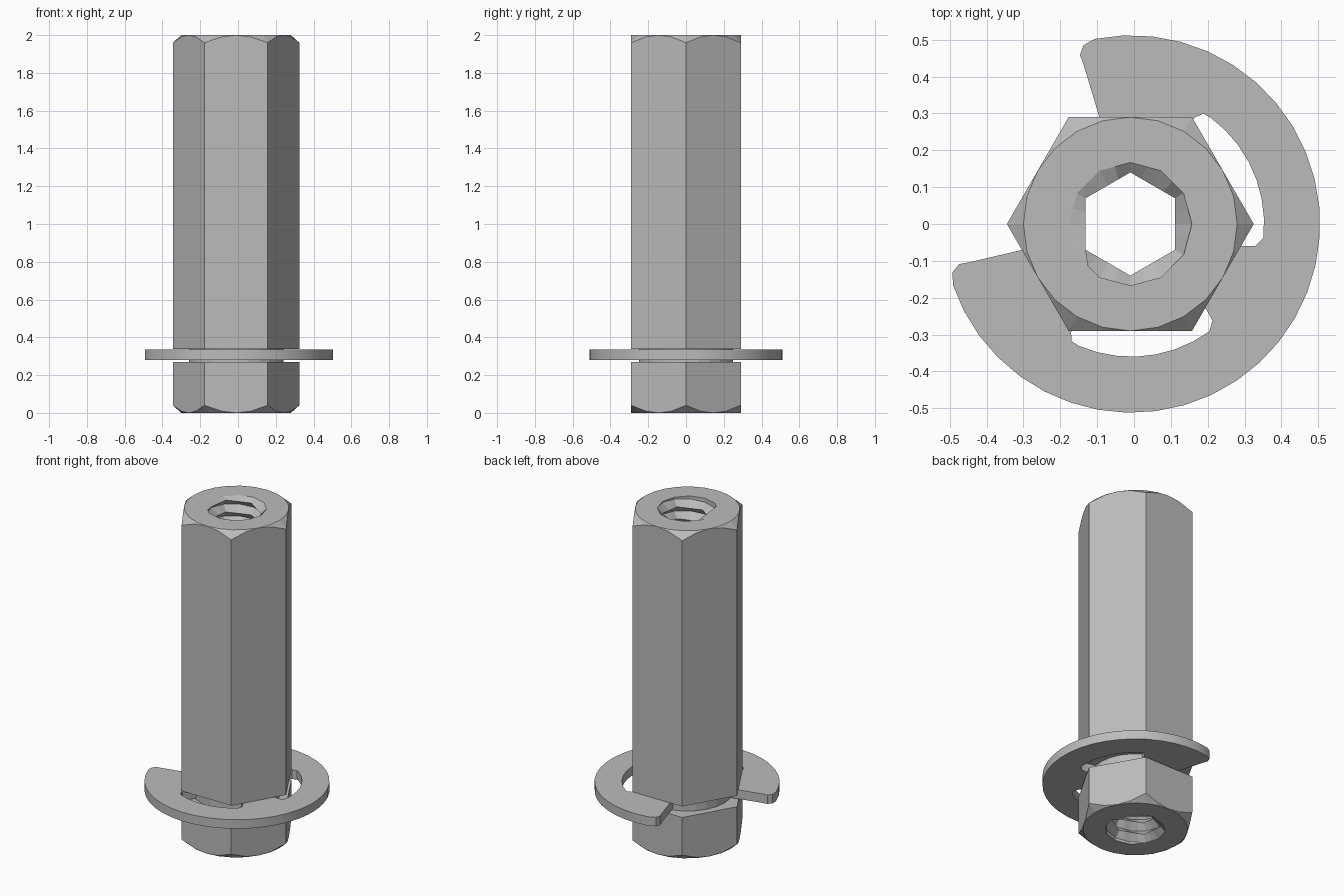
import bpy, bmesh
from math import radians, cos, sin, pi

cube = bpy.data.objects.get("Cube")
if cube:
    bpy.data.objects.remove(cube, do_unlink=True)

steel = bpy.data.materials.new("plain_steel")
steel.use_nodes = True
GREY = (0.5, 0.5, 0.5, 1)
steel.diffuse_color = GREY
steel.node_tree.nodes["Principled BSDF"].inputs["Base Color"].default_value = GREY


def finish(name, bm, location):
    """Clean the mesh and add it to the scene as a flat-shaded object."""
    bmesh.ops.remove_doubles(bm, verts=bm.verts, dist=0.0005)
    bmesh.ops.dissolve_degenerate(bm, edges=bm.edges, dist=0.0001)
    bmesh.ops.recalc_face_normals(bm, faces=bm.faces)
    mesh = bpy.data.meshes.new(name)
    bm.to_mesh(mesh)
    bm.free()
    mesh.materials.append(steel)
    obj = bpy.data.objects.new(name, mesh)
    obj.location = location
    bpy.context.collection.objects.link(obj)
    return obj


# Standoff dimensions
HEIGHT, APOTHEM, NECK = 2.0, 0.29, 0.25
GROOVE = (0.27, 0.337)
PITCH, MINOR, MAJOR = 0.0725, 0.14, 0.167
COLS = 24
angles = [2 * pi * j / COLS for j in range(COLS)]


def polygon_radius(a, sides, corner, start):
    """Distance from the centre to a regular polygon at angle a."""
    step = 2 * pi / sides
    off = (a - start) % step - step / 2
    return corner * cos(step / 2) / cos(off)


def hex_radius(a):
    return polygon_radius(a, 6, APOTHEM / cos(pi / 6), 0)


def chamfer(a):
    return (hex_radius(a) - APOTHEM) * 0.9


def bore_radius(a):
    return polygon_radius(a, 12, MAJOR, pi / 6)


# Hex standoff: outer shell as stacked rings with conical ends and a clip groove
rings = [
    lambda a: (bore_radius(a), 0),
    lambda a: (APOTHEM, 0),
    lambda a: (hex_radius(a), chamfer(a)),
    lambda a: (hex_radius(a), GROOVE[0]),
    lambda a: (NECK, GROOVE[0]),
    lambda a: (NECK, GROOVE[1]),
    lambda a: (hex_radius(a), GROOVE[1]),
    lambda a: (hex_radius(a), HEIGHT - chamfer(a)),
    lambda a: (APOTHEM, HEIGHT),
    lambda a: (bore_radius(a), HEIGHT),
]
bm = bmesh.new()
grid = []
for ring in rings:
    row = []
    for a in angles:
        r, z = ring(a)
        row.append(bm.verts.new((r * cos(a), r * sin(a), z)))
    grid.append(row)
for low, high in zip(grid, grid[1:]):
    for j in range(COLS):
        k = (j + 1) % COLS
        bm.faces.new((low[j], low[k], high[k], high[j]))

# Threaded bore: helical rows alternating crest and root, clamped at both ends
rows = range(-4, int(2 * HEIGHT / PITCH) + 6)
thread = {}
for i in rows:
    for j, a in enumerate(angles):
        z = (i / 2 + j / COLS) * PITCH
        crest = i % 2 == 0 and 0 < z < HEIGHT
        r = polygon_radius(a, 6, MINOR, pi / 6) if crest else bore_radius(a)
        z = min(max(z, 0), HEIGHT)
        thread[i, j] = bm.verts.new((r * cos(a), r * sin(a), z))
for i in rows:
    for j in range(COLS):
        k, n = (j + 1, i) if j + 1 < COLS else (0, i + 2)
        if (n + 1, k) in thread and (i + 1, j) in thread:
            bm.faces.new((thread[i, j], thread[i + 1, j],
                          thread[n + 1, k], thread[n, k]))
finish("hex_standoff", bm, (-0.01, 0, 0))


# Retaining clip: half outline in polar form, mirrored about its opening axis
def arc(r, start, end, steps):
    return [(start + (end - start) * i / steps, r) for i in range(steps + 1)]


half = arc(0.25, 0, 19, 2)                                  # middle tooth
half += [(18.8, 0.31), (20, 0.342)] + arc(0.36, 24, 83.5, 7)  # slot
half += [(87, 0.357), (89.3, 0.335), (89, 0.31)]
half += arc(0.25, 89, 136.7, 5)                             # prong
half += [(136.7, 0.45), (136.9, 0.48), (135, 0.502)]        # rounded tip
half += arc(0.512, 131.2, 0, 15)                            # rim
outline = half + [(-a, r) for a, r in half[-2:0:-1]]

bm = bmesh.new()
face = bm.faces.new([bm.verts.new((r * cos(radians(a - 30)),
                                   r * sin(radians(a - 30)), 0))
                     for a, r in outline])
top = bmesh.ops.extrude_face_region(bm, geom=[face])
bmesh.ops.translate(bm, vec=(0, 0, 0.055),
                    verts=[v for v in top["geom"]
                           if isinstance(v, bmesh.types.BMVert)])
clip = finish("retaining_clip", bm, (-0.007, 0, 0.28))
bpy.context.view_layer.objects.active = clip
clip.select_set(True)
bpy.ops.object.shade_smooth_by_angle(angle=radians(25))
